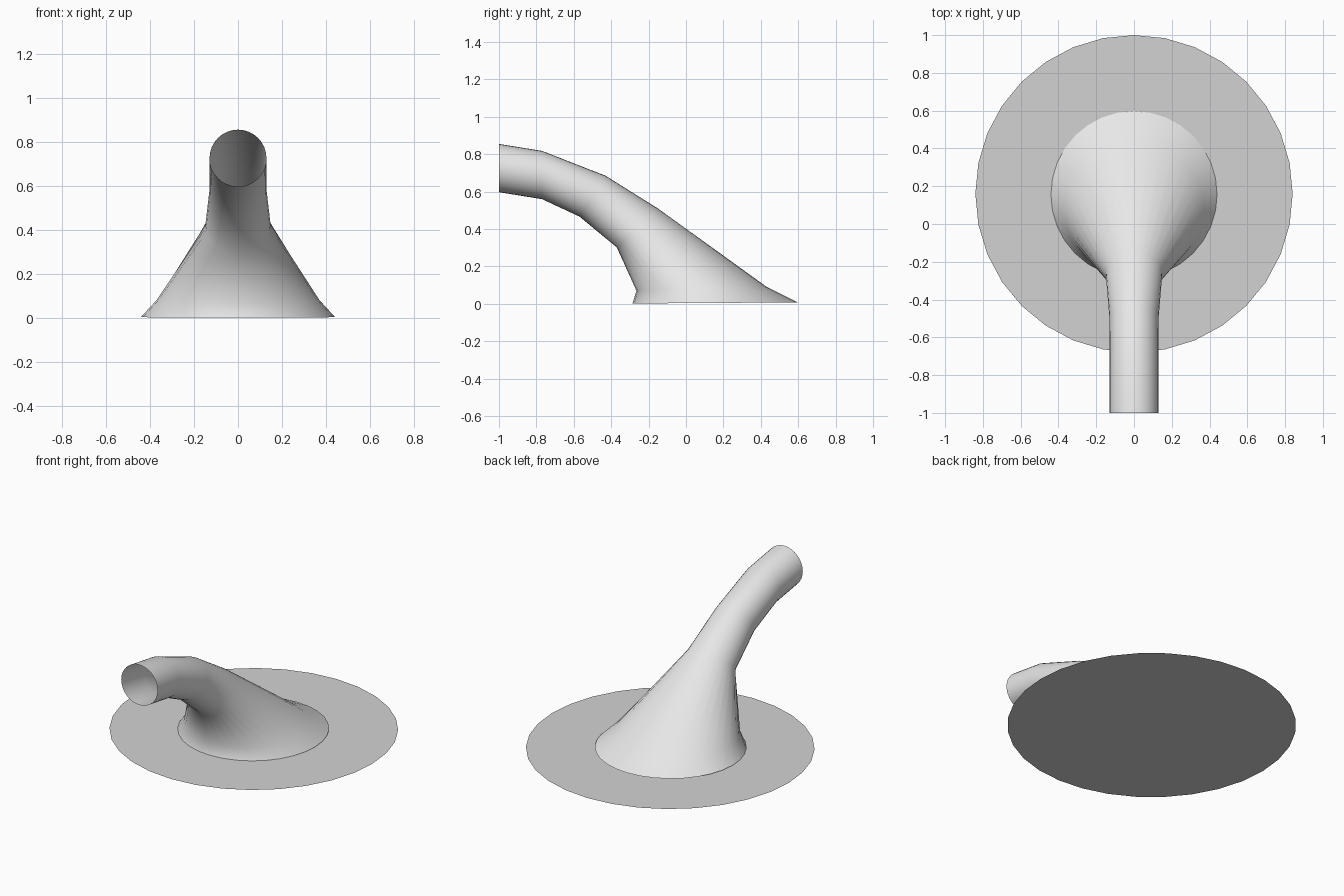
import bpy, bmesh
from math import sin, cos, tau
from mathutils import Vector

SIDES = 32

cube = bpy.data.objects.get("Cube")
if cube:
    bpy.data.objects.remove(cube, do_unlink=True)


def material(name, value):
    mat = bpy.data.materials.new(name)
    mat.use_nodes = True
    colour = (value, value, value, 1)
    mat.diffuse_color = colour
    mat.node_tree.nodes["Principled BSDF"].inputs["Base Color"].default_value = colour
    return mat


def finish(bm, name, mat, smooth):
    mesh = bpy.data.meshes.new(name)
    for face in bm.faces:
        face.smooth = smooth
    bm.to_mesh(mesh)
    bm.free()
    mesh.materials.append(mat)
    obj = bpy.data.objects.new(name, mesh)
    bpy.context.collection.objects.link(obj)
    return obj


def ring(bm, top, bottom, half_width):
    """Tilted ellipse spanning two (y, z) points on the centre plane."""
    top, bottom = Vector((0, *top)), Vector((0, *bottom))
    centre, up = (top + bottom) / 2, (top - bottom) / 2
    side = Vector((half_width, 0, 0))
    return [bm.verts.new(centre + up * cos(tau * i / SIDES) + side * sin(tau * i / SIDES))
            for i in range(SIDES)]


# Flared pipe: open mouth at the front, sweeping down to a wide round foot
sections = [
    ((-1.0, 0.855), (-1.0, 0.597), 0.129),
    ((-0.77, 0.818), (-0.77, 0.56), 0.129),
    ((-0.43, 0.685), (-0.57, 0.467), 0.13),
    ((-0.15, 0.51), (-0.37, 0.302), 0.15),
    ((0.43, 0.092), (-0.265, 0.07), 0.37),
    ((0.598, 0.008), (-0.286, 0.002), 0.44),
]
bm = bmesh.new()
rings = [ring(bm, *s) for s in sections]
for a, b in zip(rings, rings[1:]):
    for i in range(SIDES):
        j = (i + 1) % SIDES
        bm.faces.new((a[i], a[j], b[j], b[i]))
finish(bm, "flared_pipe", material("light grey", 0.8), True)

# Flat round base plate
bm = bmesh.new()
bm.faces.new(reversed(ring(bm, (1.0, 0), (-0.68, 0), 0.84)))
finish(bm, "base_disc", material("mid grey", 0.65), False)
